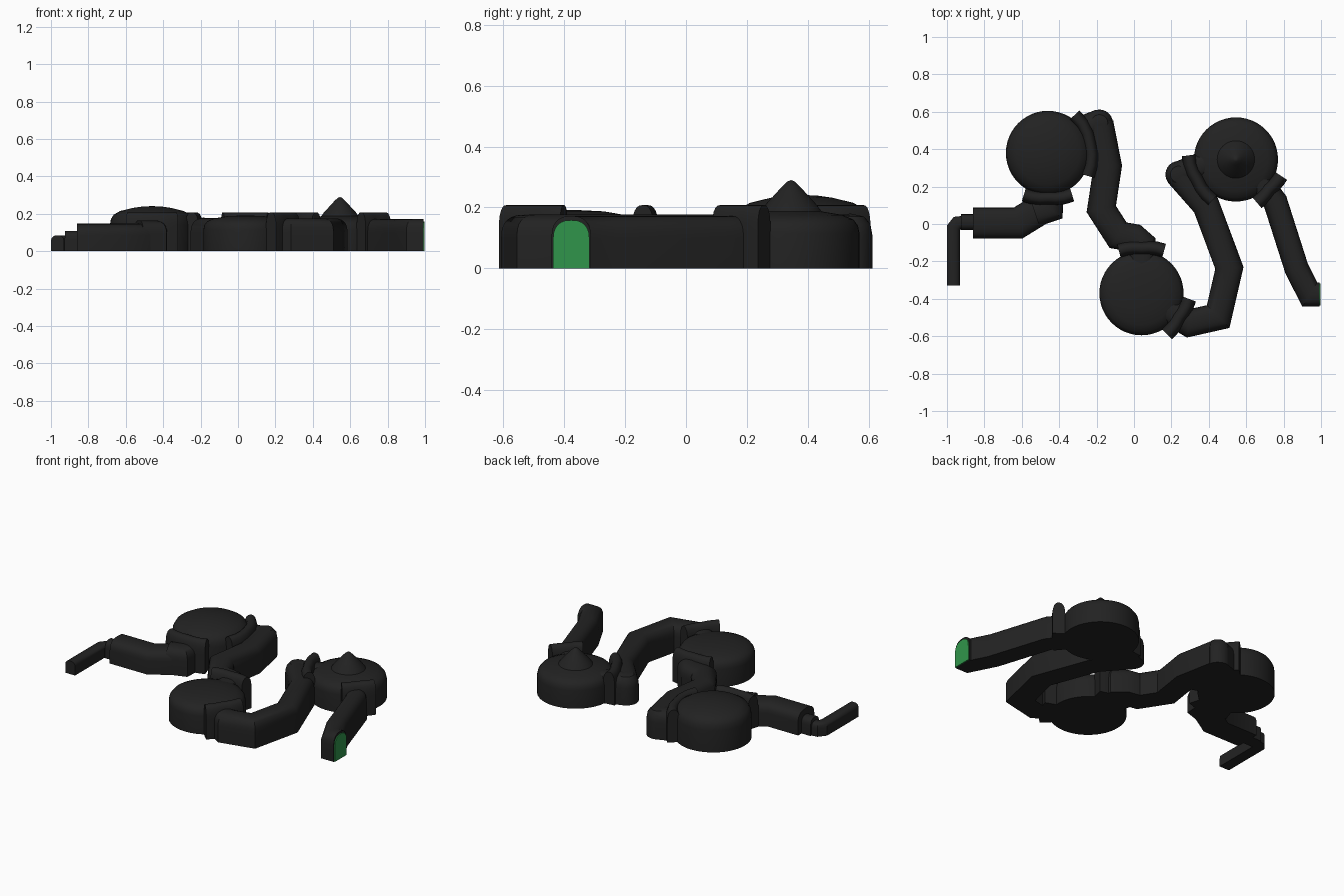
import bpy, bmesh
from math import sin, cos, pi, radians
from mathutils import Vector

cube = bpy.data.objects.get("Cube")
if cube:
    bpy.data.objects.remove(cube, do_unlink=True)


def material(name, rgb):
    m = bpy.data.materials.new(name)
    m.use_nodes = True
    m.diffuse_color = (*rgb, 1)
    m.node_tree.nodes["Principled BSDF"].inputs["Base Color"].default_value = (*rgb, 1)
    return m


CHARCOAL = material("charcoal", (0.016, 0.016, 0.016))
GREEN = material("green", (0.03, 0.3, 0.07))


def finish(bm, name, mat=CHARCOAL, angle=35):
    bmesh.ops.recalc_face_normals(bm, faces=bm.faces)
    mesh = bpy.data.meshes.new(name)
    bm.to_mesh(mesh)
    bm.free()
    mesh.materials.append(mat)
    obj = bpy.data.objects.new(name, mesh)
    bpy.context.collection.objects.link(obj)
    bpy.ops.object.select_all(action="DESELECT")
    obj.select_set(True)
    bpy.context.view_layer.objects.active = obj
    bpy.ops.object.shade_smooth_by_angle(angle=radians(angle))
    return obj


def arch(w, h, steps=12):
    """Straight walls with a softly flattened round top."""
    spring = h * 0.58
    pts = [(-w / 2, 0)]
    for i in range(steps + 1):
        a = pi - pi * i / steps
        c, s = cos(a), max(sin(a), 0)
        side = 1 if c > 0 else -1
        pts.append((side * w / 2 * abs(c) ** 0.8, spring + (h - spring) * s ** 0.8))
    return pts + [(w / 2, 0)]


def tunnel(name, path, w, h, mat=CHARCOAL):
    """Sweep an arch along a ground path with mitred corners."""
    bm = bmesh.new()
    pts = [Vector(p) for p in path]
    rings = []
    for i, p in enumerate(pts):
        d_in = (p - pts[i - 1]).normalized() if i else (pts[1] - p).normalized()
        d_out = (pts[i + 1] - p).normalized() if i < len(pts) - 1 else d_in
        t = (d_in + d_out).normalized()
        side = Vector((t.y, -t.x)) * min(1 / max(t.dot(d_in), 0.1), 1.4)
        rings.append([bm.verts.new((p.x + side.x * u, p.y + side.y * u, z))
                      for u, z in arch(w, h)])
    n = len(rings[0])
    for a, b in zip(rings, rings[1:]):
        for k in range(n):
            bm.faces.new((a[k], a[(k + 1) % n], b[(k + 1) % n], b[k]))
    bm.faces.new(rings[0])
    bm.faces.new(rings[-1])
    return finish(bm, name, mat)


def lathe(name, centre, profile, segments=48):
    """Revolve a radius/height profile whose last point is the apex."""
    bm = bmesh.new()
    rings = [[bm.verts.new((centre[0] + r * cos(2 * pi * k / segments),
                            centre[1] + r * sin(2 * pi * k / segments), z))
              for k in range(segments)] for r, z in profile[:-1]]
    apex = bm.verts.new((*centre, profile[-1][1]))
    for k in range(segments):
        j = (k + 1) % segments
        for a, b in zip(rings, rings[1:]):
            bm.faces.new((a[k], a[j], b[j], b[k]))
        bm.faces.new((rings[-1][k], rings[-1][j], apex))
    bm.faces.new(rings[0])
    return finish(bm, name)


def collar(name, centre, start, end, radius=0.24, w=0.075, h=0.208):
    """Raised band wrapping the chamber wall where a tunnel enters."""
    steps = 6
    path = []
    for i in range(steps + 1):
        a = radians(start + (end - start) * i / steps)
        r = radius + 0.018 * abs(2 * i / steps - 1)
        path.append((centre[0] + r * cos(a), centre[1] + r * sin(a)))
    tunnel(name, path, w, h)


# Chambers
A, B, C = (-0.46, 0.38), (0.04, -0.37), (0.545, 0.345)
R = 0.225
lathe("tall_chamber", A, [(R, 0), (R, 0.14), (0.22, 0.17), (0.205, 0.195),
                          (0.17, 0.215), (0.1, 0.232), (0.05, 0.239), (0, 0.241)])
low = [(R, 0), (R, 0.115), (0.22, 0.14), (0.205, 0.16), (0.17, 0.175), (0.1, 0.187)]
lathe("low_chamber", B, low + [(0, 0.192)])
lathe("peaked_chamber", C, low + [(0.085, 0.208), (0.06, 0.235), (0.03, 0.268),
                                  (0.012, 0.285), (0, 0.29)])

# Entry tunnel: three widths stepping up to the tall chamber
tunnel("narrow_spout", [(-0.965, -0.33), (-0.965, -0.02), (-0.945, 0.005), (-0.9, 0.01)],
       0.07, 0.085)
tunnel("spout_sleeve", [(-0.925, 0.01), (-0.84, 0.01)], 0.085, 0.108)
tunnel("entry_tunnel", [(-0.86, 0.005), (-0.62, 0.005), (-0.49, 0.085)], 0.165, 0.147)
tunnel("entry_bend", [(-0.53, 0.06), (-0.455, 0.085), (-0.45, 0.22)], 0.15, 0.165)

# Middle tunnel between tall and low chambers
joint = [(0.072, 0), (0.072, 0.11), (0.066, 0.145), (0.045, 0.17), (0, 0.18)]
tunnel("middle_stub", [(-0.32, 0.49), (-0.18, 0.545)], 0.14, 0.175)
lathe("middle_elbow", (-0.185, 0.54), joint, 24)
tunnel("middle_tunnel", [(-0.185, 0.54), (-0.14, 0.31), (-0.175, 0.08), (-0.085, -0.06),
                         (0.0, -0.075), (0.04, -0.11), (0.04, -0.22)], 0.15, 0.177)

# Long tunnel between low and peaked chambers
tunnel("long_tunnel", [(0.18, -0.46), (0.295, -0.53), (0.45, -0.495), (0.51, -0.235),
                       (0.385, 0.1), (0.235, 0.27)], 0.145, 0.176)
lathe("long_elbow", (0.24, 0.265), joint, 24)
tunnel("long_stub", [(0.24, 0.265), (0.38, 0.32)], 0.14, 0.176)

# Exit tunnel with a painted mouth
tunnel("exit_tunnel", [(0.66, 0.24), (0.755, 0.12), (0.87, -0.24), (0.94, -0.377),
                       (0.991, -0.377)], 0.13, 0.172)
tunnel("exit_mouth", [(0.99, -0.377), (0.997, -0.377)], 0.12, 0.158, GREEN)

# Collars
collar("entry_collar", A, -120, -60)
collar("middle_upper_collar", A, -30, 55, radius=0.228)
collar("middle_lower_collar", B, 62, 118)
collar("long_lower_collar", B, -58, -7)
collar("long_upper_collar", C, 175, 240, radius=0.235)
collar("exit_collar", C, -64, -20)
